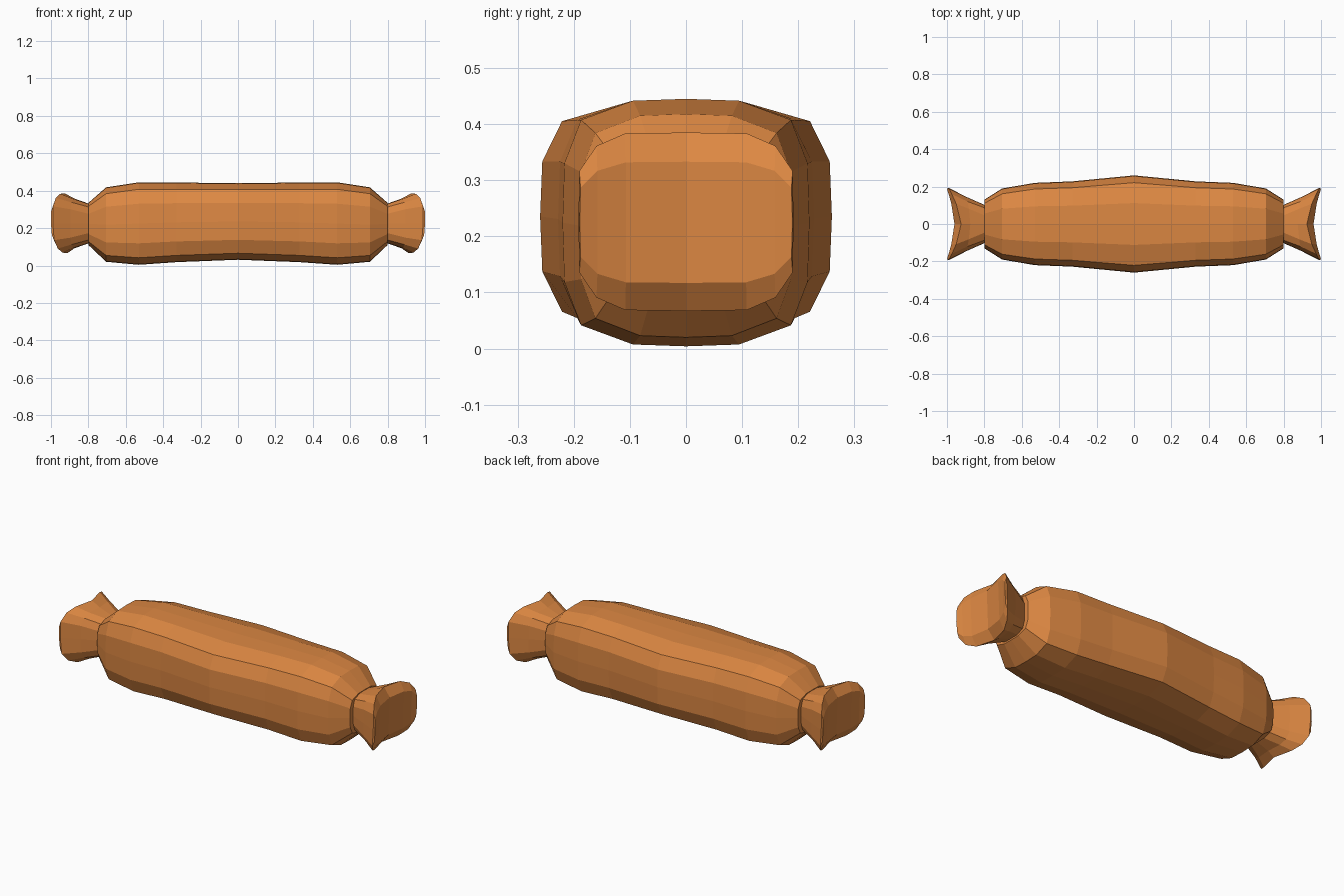
import bpy, bmesh

if "Cube" in bpy.data.objects:
    bpy.data.objects.remove(bpy.data.objects["Cube"])

mat = bpy.data.materials.new("toasted orange")
mat.diffuse_color = (0.72, 0.245, 0.055, 1)
mat.use_nodes = True
mat.node_tree.nodes["Principled BSDF"].inputs["Base Color"].default_value = mat.diffuse_color

# quarter cross-sections (y, z), side to top
ROUND = [(1, 0), (.985, .48), (.85, .83), (.43, .985), (0, 1)]
FLARE = [(1.01, 0), (1, .57), (.84, .85), (.57, .99), (0, 1)]


def full(q):
    """Mirror a quarter profile into a 16-point loop."""
    half = q + [(-y, z) for y, z in q[-2::-1]]
    return half + [(y, -z) for y, z in half[-2:0:-1]]


def ring(bm, prof, x, ry, rz, cz, dish=0, sign=1):
    # dish pulls the middle of the ring back towards the body
    return [bm.verts.new((sign * (x - dish * (1 - min(1, abs(y)) ** 1.6)), y * ry, cz + z * rz))
            for y, z in full(prof)]


def bridge(bm, a, b):
    n = len(a)
    for i in range(n):
        bm.faces.new((a[i], a[(i + 1) % n], b[(i + 1) % n], b[i]))


def finish(bm, name):
    bmesh.ops.recalc_face_normals(bm, faces=bm.faces)
    me = bpy.data.meshes.new(name)
    bm.to_mesh(me)
    bm.free()
    me.materials.append(mat)
    bpy.context.collection.objects.link(bpy.data.objects.new(name, me))


# main roll: x, half width, bottom, top
half = [(.8, .13, .11, .335), (.705, .19, .02, .418), (.53, .22, .004, .445),
        (.33, .228, .018, .444)]
stations = [(-x, w, b, t) for x, w, b, t in half] + [(0, .26, .031, .44)] + half[::-1]
bm = bmesh.new()
rings = [ring(bm, ROUND, x, w, (t - b) / 2, (t + b) / 2) for x, w, b, t in stations]
for a, b in zip(rings, rings[1:]):
    bridge(bm, a, b)
bm.faces.new(rings[0])
bm.faces.new(rings[-1])
finish(bm, "body_roll")

# flared twisted ends
for sign, name in ((-1, "left_twist_end"), (1, "right_twist_end")):
    bm = bmesh.new()
    loops = [ring(bm, ROUND, .79, .098, .103, .225, 0, sign),
             ring(bm, FLARE, .895, .143, .133, .225, .02, sign),
             ring(bm, FLARE, .99, .19, .159, .226, .066, sign),
             ring(bm, FLARE, 1.0, .188, .108, .225, .04, sign)]
    for a, b in zip(loops, loops[1:]):
        bridge(bm, a, b)
    # dished end face made of upright strips
    e = loops[-1]
    bm.faces.new(loops[0])
    for i in range(8):
        vs = [e[i], e[i + 1], e[-i - 1], e[-i % 16]]
        bm.faces.new(list(dict.fromkeys(vs)))
    # top of the end leans slightly outward
    for v in bm.verts:
        if abs(v.co.x) > .9:
            v.co.x += sign * min(0, (v.co.z - .225) * .08)
    finish(bm, name)
